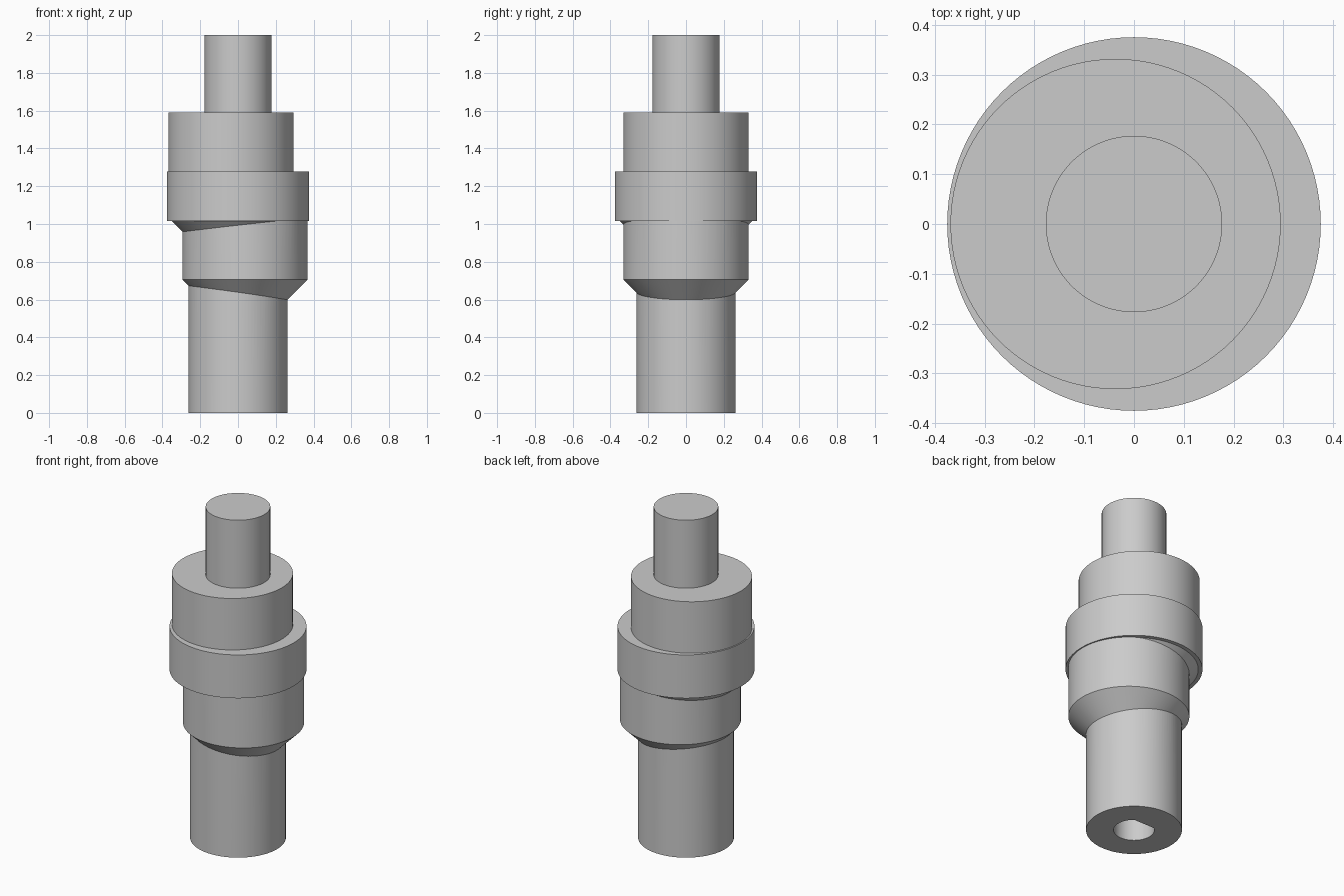
import bpy
import bmesh
import math

default = bpy.data.objects.get("Cube")
if default:
    bpy.data.objects.remove(default, do_unlink=True)

SEGMENTS = 96
ECCENTRICITY = 0.037
CAM_RADIUS = 0.3315

steel = bpy.data.materials.new("grey steel")
steel.use_nodes = True
grey = (0.6, 0.6, 0.6, 1)
steel.diffuse_color = grey
steel.node_tree.nodes["Principled BSDF"].inputs["Base Color"].default_value = grey


def add_object(name, bm):
    bmesh.ops.recalc_face_normals(bm, faces=bm.faces)
    mesh = bpy.data.meshes.new(name)
    bm.to_mesh(mesh)
    bm.free()
    mesh.materials.append(steel)
    obj = bpy.data.objects.new(name, mesh)
    bpy.context.collection.objects.link(obj)
    return obj


def turned(name, profile, x=0):
    """Closed solid turned from (radius, height) pairs about a vertical axis."""
    bm = bmesh.new()
    rings = []
    for radius, z in profile:
        angles = [math.tau * i / SEGMENTS for i in range(SEGMENTS)]
        rings.append([bm.verts.new((x + radius * math.cos(a), radius * math.sin(a), z))
                      for a in angles])
    for low, high in zip(rings, rings[1:]):
        for i in range(SEGMENTS):
            j = (i + 1) % SEGMENTS
            bm.faces.new((low[i], low[j], high[j], high[i]))
    bm.faces.new(rings[0][::-1])
    bm.faces.new(rings[-1])
    return add_object(name, bm)


def d_bore(name, radius, flat, bottom, top):
    """Round cutter with one flat on its back side."""
    half = math.acos(flat / radius)
    start, sweep = math.pi / 2 + half, math.tau - 2 * half
    bm = bmesh.new()
    ring = [bm.verts.new((radius * math.cos(start + sweep * i / 64),
                          radius * math.sin(start + sweep * i / 64), bottom))
            for i in range(65)]
    base = bm.faces.new(ring)
    grown = bmesh.ops.extrude_face_region(bm, geom=[base])["geom"]
    new_verts = [g for g in grown if isinstance(g, bmesh.types.BMVert)]
    bmesh.ops.translate(bm, verts=new_verts, vec=(0, 0, top - bottom))
    return add_object(name, bm)


# Lower shaft, the two opposed eccentrics, the collar and the end pin
shaft = turned("eccentric_shaft", [(0.2625, 0), (0.2625, 0.8)])
parts = [
    turned("lower_eccentric", [(CAM_RADIUS - 0.15, 0.555), (CAM_RADIUS, 0.705),
                               (CAM_RADIUS, 1.1)], ECCENTRICITY),
    turned("collar", [(0.25, 0.914), (0.352, 1.016), (0.375, 1.016), (0.375, 1.278)]),
    turned("upper_eccentric", [(CAM_RADIUS, 1.15), (CAM_RADIUS, 1.589)], -ECCENTRICITY),
    turned("end_pin", [(0.177, 1.4), (0.177, 2)]),
]
bore = d_bore("bore_cutter", 0.112, 0.087, -0.1, 0.5)

# Fuse the parts into one solid and cut the bore
for part in parts + [bore]:
    part.hide_render = True
    mod = shaft.modifiers.new(part.name, "BOOLEAN")
    mod.operation = "DIFFERENCE" if part is bore else "UNION"
    mod.solver = "EXACT"
    mod.object = part

depsgraph = bpy.context.evaluated_depsgraph_get()
solid = bpy.data.meshes.new_from_object(shaft.evaluated_get(depsgraph))
shaft.modifiers.clear()
shaft.data = solid
for part in parts + [bore]:
    bpy.data.objects.remove(part, do_unlink=True)

# One material slot, smooth walls, crisp shoulders
solid.materials.clear()
solid.materials.append(steel)
solid.polygons.foreach_set("material_index", [0] * len(solid.polygons))
bpy.ops.object.select_all(action="DESELECT")
shaft.select_set(True)
bpy.context.view_layer.objects.active = shaft
bpy.ops.object.shade_smooth_by_angle(angle=math.radians(30))
